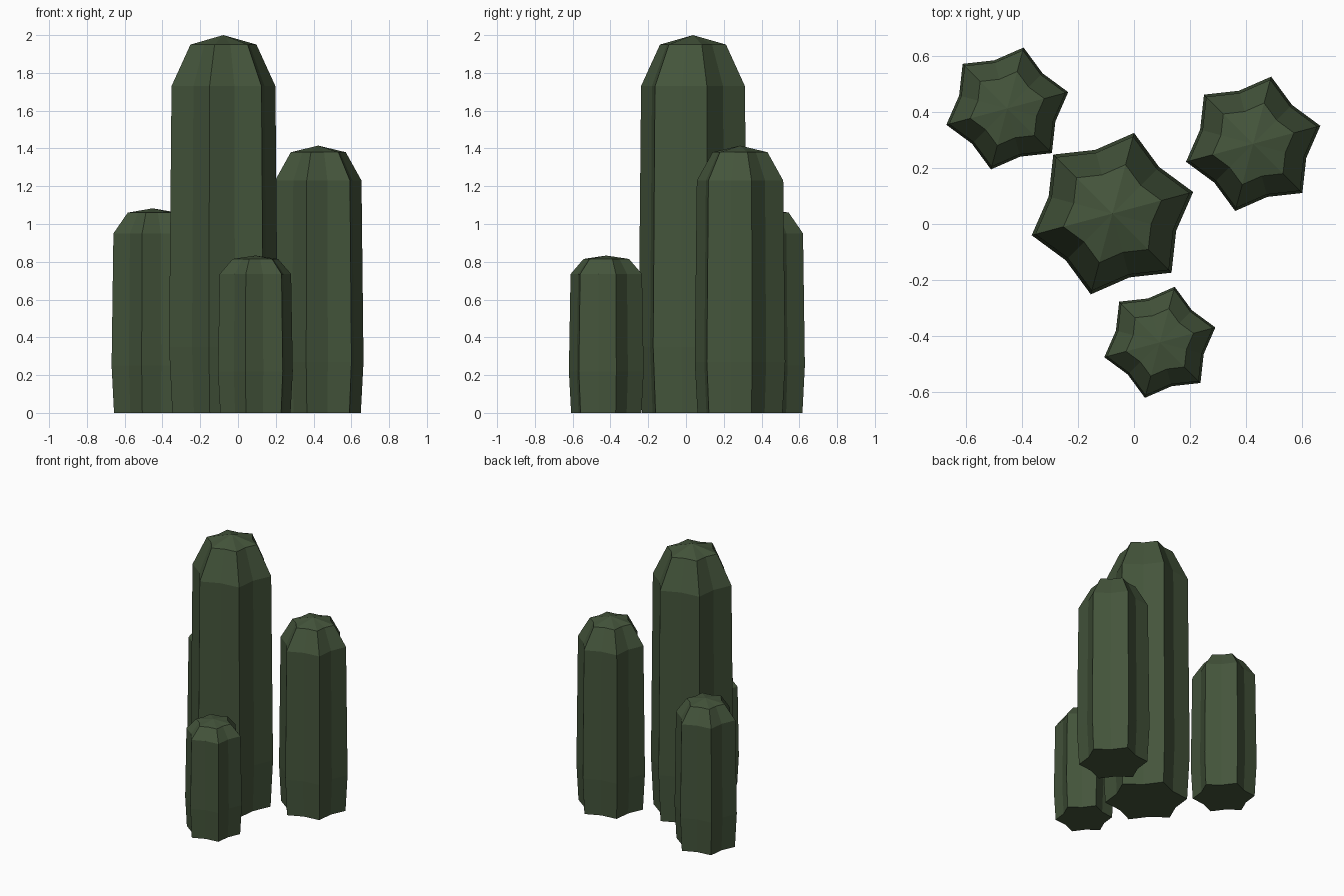
import bpy
import bmesh
from math import cos, sin, radians

cube = bpy.data.objects.get("Cube")
if cube:
    bpy.data.objects.remove(cube)

# Single dark green skin
green = bpy.data.materials.new("dark_green")
green.use_nodes = True
colour = (0.058, 0.09, 0.044, 1)
green.diffuse_color = colour
bsdf = green.node_tree.nodes["Principled BSDF"]
bsdf.inputs["Base Color"].default_value = colour
bsdf.inputs["Roughness"].default_value = 0.9

RIBS = 6
VALLEY = 0.79  # groove radius relative to rib radius


def star_ring(bm, x, y, z, radius):
    """Ring of alternating rib and groove points."""
    ring = []
    for i in range(RIBS * 2):
        a = radians(15 + i * 180 / RIBS)
        r = radius * (VALLEY if i % 2 else 1)
        ring.append(bm.verts.new((x + r * cos(a), y + r * sin(a), z)))
    return ring


def cactus_column(name, x, y, radius, belly, shoulder, crown, tip):
    """Ribbed column: foot, belly, shoulder and crown rings with a low peak."""
    bm = bmesh.new()
    levels = [(0, 0.94), (belly, 1), (shoulder, 0.955), (crown, 0.607)]
    rings = [star_ring(bm, x, y, z, radius * s) for z, s in levels]
    bm.faces.new(rings[0][::-1])
    peak = bm.verts.new((x, y, tip))
    n = RIBS * 2
    for i in range(n):
        j = (i + 1) % n
        for low, high in zip(rings, rings[1:]):
            bm.faces.new((low[i], low[j], high[j], high[i]))
        bm.faces.new((rings[-1][i], rings[-1][j], peak))
    bmesh.ops.recalc_face_normals(bm, faces=bm.faces)
    mesh = bpy.data.meshes.new(name)
    bm.to_mesh(mesh)
    bm.free()
    mesh.materials.append(green)
    obj = bpy.data.objects.new(name, mesh)
    bpy.context.collection.objects.link(obj)


# Four columns of the cluster
cactus_column("main_column", -0.077, 0.037, 0.298, 0.35, 1.73, 1.95, 2.0)
cactus_column("left_column", 0.425, 0.286, 0.248, 0.27, 1.23, 1.38, 1.415)
cactus_column("right_back_column", -0.452, 0.412, 0.225, 0.25, 0.95, 1.06, 1.083)
cactus_column("small_front_column", 0.092, -0.422, 0.205, 0.22, 0.735, 0.815, 0.833)
